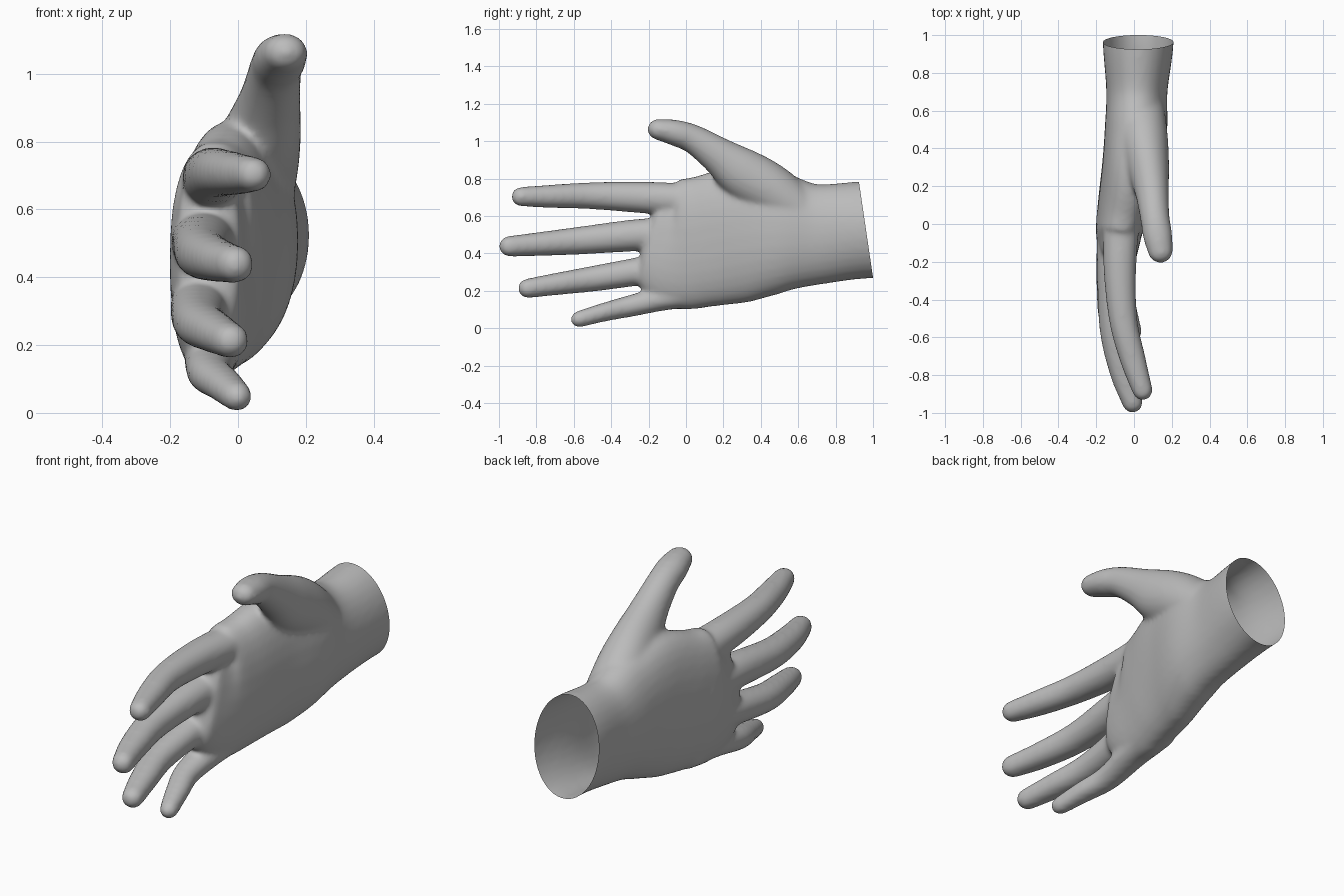
import bpy, bmesh, math
from mathutils import Vector

if "Cube" in bpy.data.objects:
    bpy.data.objects.remove(bpy.data.objects["Cube"])

SIDES = 32
bm = bmesh.new()


def spline(pts, steps=6):
    """Catmull-Rom through tuples of any length."""
    out = []
    for i in range(len(pts) - 1):
        p0, p1 = pts[max(i - 1, 0)], pts[i]
        p2, p3 = pts[i + 1], pts[min(i + 2, len(pts) - 1)]
        for s in range(steps):
            t = s / steps
            out.append([0.5 * (2 * b + (c - a) * t + (2 * a - 5 * b + 4 * c - d) * t * t
                               + (3 * b - a - 3 * c + d) * t ** 3)
                        for a, b, c, d in zip(p0, p1, p2, p3)])
    out.append(list(pts[-1]))
    return out


def tube(pts, round_tip=0.0):
    """Closed loft; each point is x, y, z, half width, half height, squareness."""
    rows = spline(pts)
    tangents = []
    for i in range(len(rows)):
        a, b = rows[max(i - 1, 0)], rows[min(i + 1, len(rows) - 1)]
        tangents.append((Vector(b[:3]) - Vector(a[:3])).normalized())
    # rounded far end
    if round_tip:
        end, t = rows[-1], tangents[-1]
        for k in range(1, 7):
            a = k / 6.4 * math.pi / 2
            c = Vector(end[:3]) + t * round_tip * math.sin(a)
            rows.append([*c, end[3] * math.cos(a), end[4] * math.cos(a), end[5]])
            tangents.append(t)
    rings = []
    for (x, y, z, w, h, e), t in zip(rows, tangents):
        v = t.cross(Vector((1, 0, 0))).normalized()
        u = v.cross(t).normalized()
        ring = []
        for k in range(SIDES):
            a = 2 * math.pi * k / SIDES
            ca, sa = math.cos(a), math.sin(a)
            pu = math.copysign(abs(ca) ** (2 / e), ca) * w
            pv = math.copysign(abs(sa) ** (2 / e), sa) * h
            ring.append(bm.verts.new(Vector((x, y, z)) + u * pu + v * pv))
        rings.append(ring)
    for r, q in zip(rings, rings[1:]):
        for k in range(SIDES):
            j = (k + 1) % SIDES
            bm.faces.new((r[k], r[j], q[j], q[k]))
    bm.faces.new(rings[0][::-1])
    bm.faces.new(rings[-1])


# palm and wrist
tube([(.025, 1.2, .525, .19, .265, 2), (.022, .95, .525, .187, .26, 2),
      (.015, .7, .502, .162, .27, 2.1), (.01, .5, .508, .165, .325, 2.2),
      (-.02, .3, .50, .15, .362, 2.3), (-.055, .1, .463, .137, .35, 2.4),
      (-.08, -.05, .447, .122, .342, 2.4), (-.085, -.17, .475, .095, .27, 2.5)], .05)

# fingers: x, y, z, half width, half height
fingers = {
    "index": [(-.06, .1, .68, .10, .09), (-.075, -.2, .697, .088, .085),
              (-.058, -.5, .708, .075, .072), (-.005, -.72, .705, .068, .062),
              (.045, -.88, .703, .054, .052)],
    "middle": [(-.09, .05, .51, .11, .09), (-.105, -.25, .498, .09, .086),
               (-.105, -.55, .47, .078, .075), (-.06, -.78, .45, .07, .064),
               (-.008, -.945, .438, .055, .055)],
    "ring": [(-.09, .05, .35, .10, .085), (-.115, -.2, .312, .085, .077),
             (-.115, -.48, .267, .075, .069), (-.07, -.68, .238, .068, .06),
             (-.022, -.845, .213, .054, .052)],
    "little": [(-.07, .12, .20, .09, .085), (-.08, -.1, .163, .078, .066),
               (-.085, -.3, .118, .065, .058), (-.045, -.44, .085, .058, .05),
               (-.005, -.565, .05, .046, .045)],
}
for path in fingers.values():
    tube([(*p, 2.1) for p in path], .055)

# thumb with its fleshy base
tube([(.03, .62, .62, .13, .12, 2), (.05, .45, .74, .13, .14, 2),
      (.075, .3, .83, .112, .135, 2), (.095, .17, .925, .09, .1, 2),
      (.11, .04, 1.01, .078, .078, 2), (.125, -.06, 1.045, .078, .07, 2),
      (.14, -.145, 1.062, .066, .057, 2)], .062)

bmesh.ops.recalc_face_normals(bm, faces=bm.faces)
mesh = bpy.data.meshes.new("hand")
bm.to_mesh(mesh)
bm.free()
hand = bpy.data.objects.new("hand", mesh)
bpy.context.collection.objects.link(hand)
bpy.context.view_layer.objects.active = hand
hand.select_set(True)

# fuse the parts into one skin and soften the joins
fuse = hand.modifiers.new("fuse", 'REMESH')
fuse.mode = 'VOXEL'
fuse.voxel_size = 0.012
soften = hand.modifiers.new("soften", 'SMOOTH')
soften.factor = 0.5
soften.iterations = 14
for name in ("fuse", "soften"):
    bpy.ops.object.modifier_apply(modifier=name)

# slanted open cut at the wrist
bm = bmesh.new()
bm.from_mesh(hand.data)
bmesh.ops.bisect_plane(bm, geom=bm.verts[:] + bm.edges[:] + bm.faces[:],
                       plane_co=(0, 1.0, .27), plane_no=(0, .51, .075), clear_outer=True)
bm.to_mesh(hand.data)
bm.free()

# single plain colour
skin = bpy.data.materials.new("plain grey")
skin.diffuse_color = (.5, .5, .5, 1)
skin.use_nodes = True
skin.node_tree.nodes["Principled BSDF"].inputs["Base Color"].default_value = skin.diffuse_color
hand.data.materials.clear()
hand.data.materials.append(skin)
bpy.ops.object.shade_smooth()
